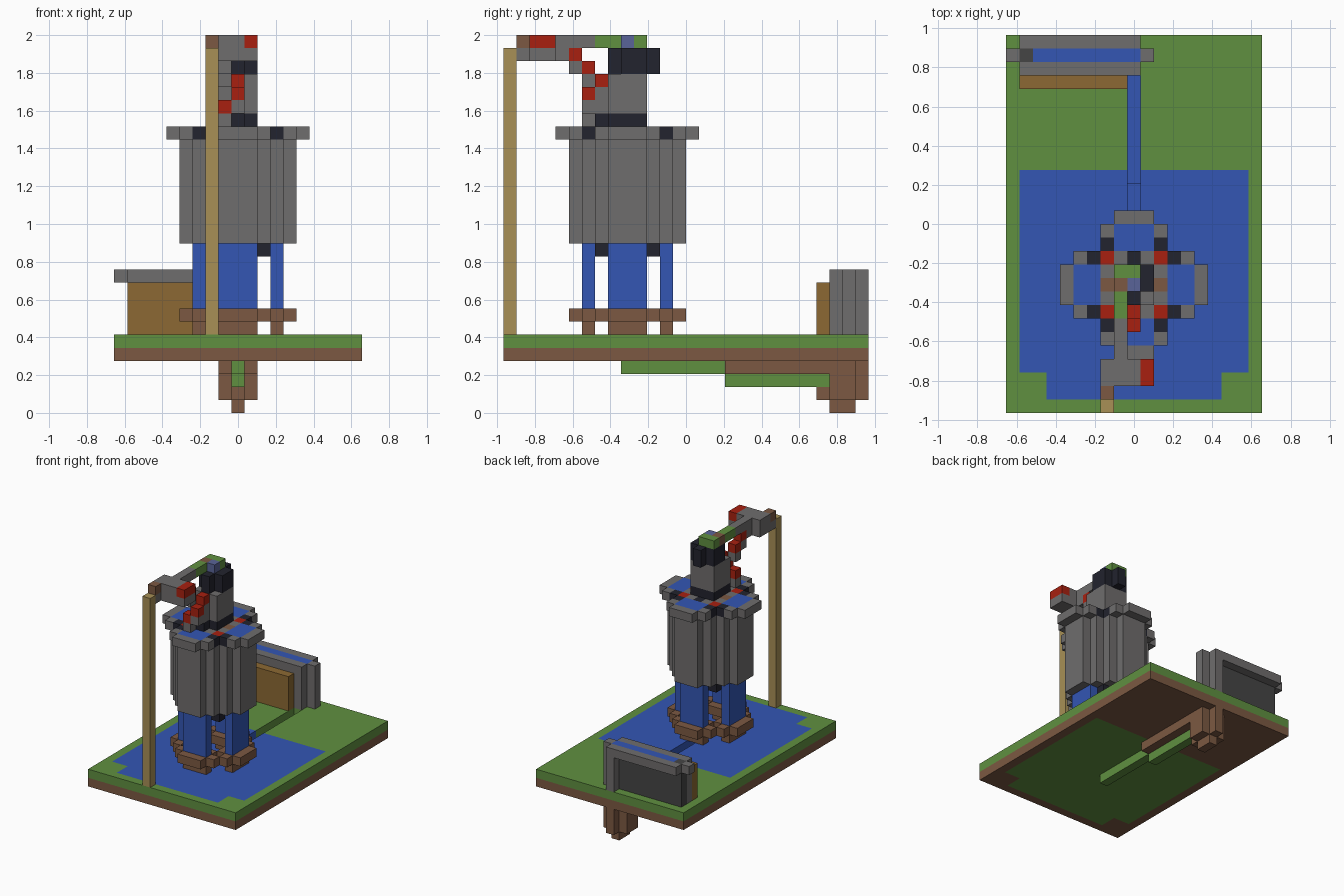
import bpy, bmesh
from mathutils import Vector

old = bpy.data.objects.get("Cube")
if old:
    bpy.data.objects.remove(old, do_unlink=True)

U = 2 / 29  # edge of one block
COLOURS = {
    "grass": (96, 144, 64), "water": (51, 86, 180), "stone": (111, 109, 109),
    "dark_stone": (69, 69, 69), "black_stone": (34, 35, 46), "earth": (124, 89, 66),
    "pale_wood": (168, 144, 86), "oak": (140, 105, 51), "red": (168, 32, 16),
    "slate_blue": (90, 100, 152),
}


def linear(c):
    c /= 255
    return c / 12.92 if c <= 0.04045 else ((c + 0.055) / 1.055) ** 2.4


materials = {}
for name, rgb in COLOURS.items():
    mat = bpy.data.materials.new(name)
    mat.use_nodes = True
    value = (*map(linear, rgb), 1)
    mat.diffuse_color = value
    bsdf = next(n for n in mat.node_tree.nodes if n.type == 'BSDF_PRINCIPLED')
    bsdf.inputs["Base Color"].default_value = value
    materials[name] = mat

blocks = {}  # block position -> (part, colour); the tower axis is x = y = 0


def span(r):
    return range(r, r + 1) if isinstance(r, int) else range(r[0], r[1] + 1)


def fill(part, colour, xs, ys, zs):
    for x in span(xs):
        for y in span(ys):
            for z in span(zs):
                blocks[x, y, z] = (part, colour)


def clear(xs, ys, zs):
    for x in span(xs):
        for y in span(ys):
            for z in span(zs):
                blocks.pop((x, y, z), None)


def fill_four(part, colour, xs, ys, zs):
    """Fill a box and its three quarter turns about the tower axis."""
    for x in span(xs):
        for y in span(ys):
            for _ in range(4):
                fill(part, colour, x, y, zs)
                x, y = -y, x


# Ground slab and pond
fill("ground", "earth", (-9, 9), (-9, 18), 4)
fill("ground", "grass", (-9, 9), (-9, 18), 5)
for half_width, ys in ((8, (-6, 8)), (6, (-8, -7))):
    fill("ground", "grass", (-half_width, half_width), ys, 4)
    fill("pond", "water", (-half_width, half_width), ys, 5)

# Sunken stream, stepping down towards the back
clear(0, (0, 15), 5)
clear(0, (8, 15), 4)
fill("stream", "water", 0, (0, 7), 4)
fill("stream_bed", "grass", 0, (0, 7), 3)
for side in (-1, 1):
    fill("stream_bed", "earth", side, (8, 17), 3)
fill("stream", "water", 0, (8, 15), 3)
fill("stream_bed", "grass", 0, (8, 15), 2)

# Well shaft under the back wall
fill("well", "earth", (-1, 1), (16, 17), (1, 3))
fill("well", "earth", 0, 18, (1, 3))
fill("well", "earth", 0, 15, 1)
fill("well", "earth", 0, (16, 17), 0)

# Back wall with a water channel along its top
fill("wall_panel", "oak", (-8, -1), 15, (6, 9))
fill("back_wall", "stone", (-8, 0), 16, (6, 10))
fill("back_wall", "dark_stone", (-8, 0), 17, (6, 9))
fill("back_wall", "dark_stone", -8, 17, 10)
fill("wall_channel", "water", (-7, 0), 17, 10)
fill("back_wall", "stone", -9, 17, 10)
fill("back_wall", "stone", 1, 17, (6, 10))
fill("back_wall", "stone", (-8, 0), 18, 10)
fill("back_wall", "stone", 0, 18, (6, 9))

# Four basins with falling water
fill_four("basins", "earth", (-1, 1), -3, 6)
fill_four("basins", "earth", (-2, 2), -3, 7)
fill_four("basins", "earth", (-1, 1), -4, 7)
fill_four("basins", "earth", (-1, 1), -2, 7)
fill_four("waterfalls", "water", (-1, 1), -3, (7, 12))
fill_four("brackets", "black_stone", -2, -2, 12)

# Clover-shaped tower body
fill_four("tower", "stone", (-2, 2), (-3, 0), (13, 20))
fill_four("tower", "stone", (-1, 1), -4, (13, 20))
fill_four("waterfalls", "water", (-1, 1), -3, 13)

# Tower rim, pools and corner blocks
fill("rim", "stone", (-2, 2), (-2, 2), 21)
fill_four("pools", "water", (-1, 1), (-4, -3), 21)
fill_four("rim", "stone", (-1, 1), -5, 21)
for side in (-2, 2):
    fill_four("rim", "stone", side, -4, 21)
    fill_four("rim", "black_stone", side, -3, 21)
    fill("rim", "black_stone", 0, side, 21)
    fill("rim", "earth", side, 0, 21)
fill_four("rim", "red", -2, -2, 21)

# Upper shaft and dark head
fill("shaft", "black_stone", (-1, 1), (-1, 1), 22)
fill("shaft", "black_stone", 0, -2, 22)
fill("shaft", "stone", (-1, 1), (-1, 1), (23, 25))
fill("shaft", "stone", 0, -2, (23, 24))
fill("head", "black_stone", (-1, 1), (0, 1), (26, 27))
fill("head", "black_stone", 0, (-1, 2), (26, 27))

# Coloured cap
fill("cap", "grass", -1, (-2, 1), 28)
fill("cap", "grass", 0, 1, 28)
fill("cap", "earth", -1, 0, 28)
fill("cap", "slate_blue", 0, 0, 28)

# Winding red trail beside the shaft
fill("trail", "stone", -1, -3, 22)
fill("trail", "red", -1, -3, 23)
fill("trail", "stone", 0, -3, 23)
fill("trail", "red", 0, -3, 24)
fill("trail", "red", 0, -2, 25)
fill("trail", "stone", -1, -3, 25)
fill("trail", "red", -1, -3, 26)
fill("trail", "stone", -1, -4, 26)
fill("trail", "red", -1, -4, 27)

# Overhead arm and its pole
fill("arm", "stone", -1, (-5, -3), 28)
fill("arm", "stone", -1, -5, 27)
fill("arm", "stone", (-2, 1), (-7, -6), (27, 28))
fill("arm", "red", 1, (-7, -6), 28)
fill("arm", "stone", -2, -8, 27)
fill("arm", "earth", -2, -8, 28)
fill("pole", "pale_wood", -2, -9, (6, 27))

# Build each part from the exposed sides of its blocks
AXES = [Vector(a) * s for a in ((1, 0, 0), (0, 1, 0), (0, 0, 1)) for s in (1, -1)]


def build(part):
    bm = bmesh.new()
    mesh = bpy.data.meshes.new(part)
    slots = []
    for cell, (owner, colour) in blocks.items():
        if owner != part:
            continue
        if colour not in slots:
            slots.append(colour)
            mesh.materials.append(materials[colour])
        centre = Vector(cell) + Vector((0, -4.5, 0.5))
        for n in AXES:
            if tuple(int(a + b) for a, b in zip(cell, n)) in blocks:
                continue
            s = Vector((n.y, n.z, n.x))
            t = n.cross(s)
            corners = (-s - t, s - t, s + t, t - s)
            face = bm.faces.new([bm.verts.new((centre + (n + c) / 2) * U) for c in corners])
            face.material_index = slots.index(colour)
    bmesh.ops.remove_doubles(bm, verts=bm.verts, dist=U / 100)
    bm.to_mesh(mesh)
    bm.free()
    bpy.context.collection.objects.link(bpy.data.objects.new(part, mesh))


for part in dict.fromkeys(owner for owner, _ in blocks.values()):
    build(part)
